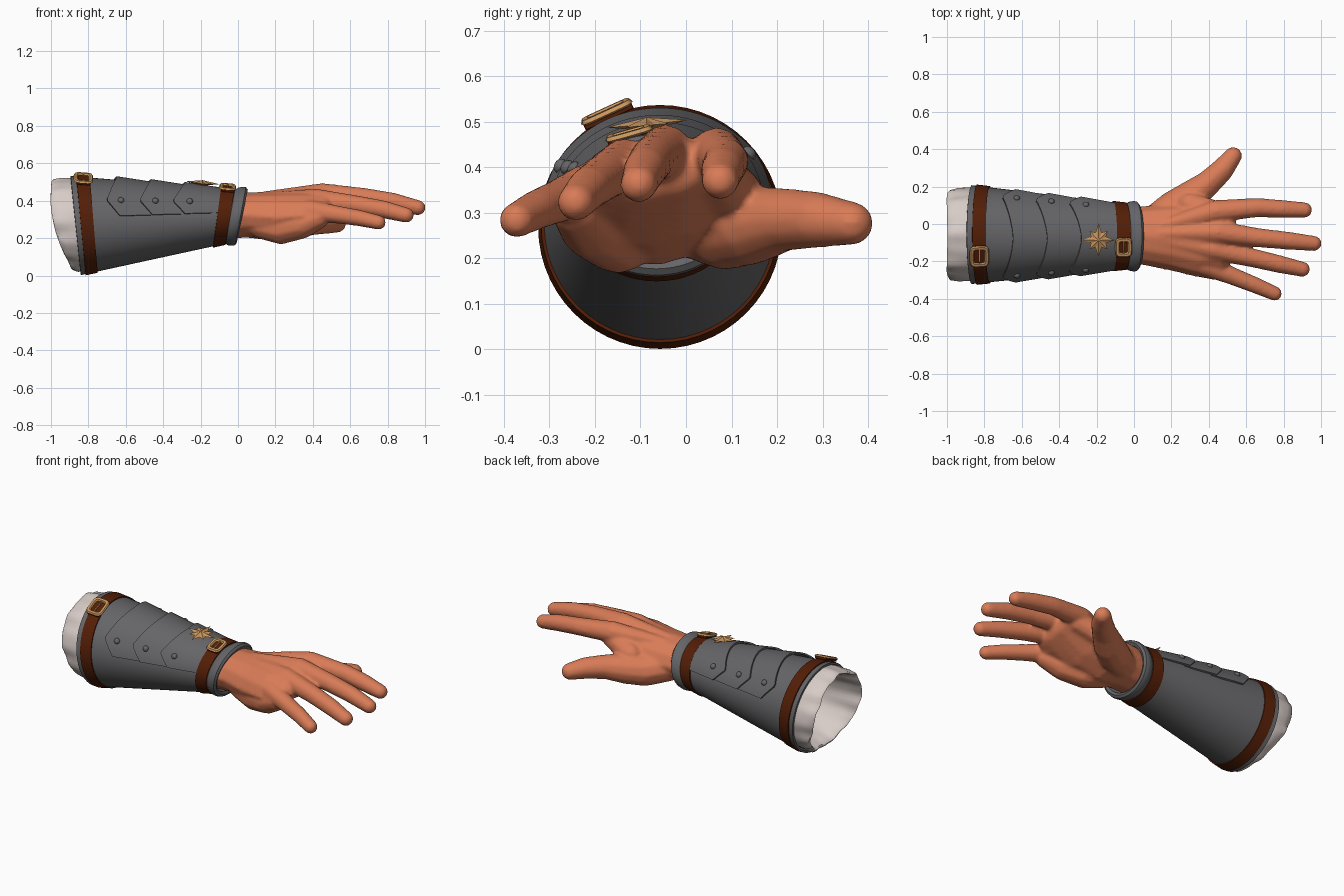
import bpy, bmesh
from math import sin, cos, pi, radians
from mathutils import Vector, Matrix

if "Cube" in bpy.data.objects:
    bpy.data.objects.remove(bpy.data.objects["Cube"])


def material(name, rgb):
    m = bpy.data.materials.new(name)
    m.use_nodes = True
    m.diffuse_color = (*rgb, 1)
    bsdf = m.node_tree.nodes["Principled BSDF"]
    bsdf.inputs["Base Color"].default_value = (*rgb, 1)
    bsdf.inputs["Roughness"].default_value = 0.8
    return m


SKIN = material("skin", (0.69, 0.2, 0.095))
GREY = material("grey armour", (0.13, 0.13, 0.137))
BROWN = material("brown leather", (0.088, 0.013, 0.002))
CLOTH = material("pale cloth", (0.68, 0.6, 0.57))
GOLD = material("brass", (0.58, 0.3, 0.11))


def finish(ob, mat, angle=40):
    """Assign the colour, apply modifiers and smooth the shading."""
    ob.data.materials.append(mat)
    bpy.ops.object.select_all(action='DESELECT')
    ob.select_set(True)
    bpy.context.view_layer.objects.active = ob
    for mod in list(ob.modifiers):
        bpy.ops.object.modifier_apply(modifier=mod.name)
    bpy.ops.object.shade_smooth_by_angle(angle=radians(angle))
    return ob


def from_bmesh(name, bm):
    me = bpy.data.meshes.new(name)
    bm.to_mesh(me)
    bm.free()
    ob = bpy.data.objects.new(name, me)
    bpy.context.collection.objects.link(ob)
    return ob


def surf(u, a, off=0.0):
    """Point on the tapered forearm tube; a is the angle from the top."""
    t = (u + 0.84) / 0.79
    hy = 0.255 - 0.087 * t + off
    hz = 0.255 - 0.116 * t + off
    cy = -0.057 - 0.008 * t
    cz = 0.269 + 0.045 * t
    x = u + (0.05 * t - 0.025) * cos(a)
    return Vector((x, cy + hy * sin(a), cz + hz * cos(a)))


def frame(u, a, off):
    """Placement matrix whose local z points out of the tube."""
    e = 0.01
    tx = (surf(u + e, a, off) - surf(u - e, a, off)).normalized()
    ty = surf(u, a + e, off) - surf(u, a - e, off)
    n = ty.cross(tx).normalized()
    n = n if n.z > 0 else -n
    m = Matrix((tx, n.cross(tx), n)).transposed().to_4x4()
    m.translation = surf(u, a, off)
    return m


def sheet(name, fn, rows, cols, mat, thick=0.0, closed=True):
    """Grid of points fn(row, col), optionally thickened."""
    bm = bmesh.new()
    grid = [[bm.verts.new(fn(r, c)) for c in range(cols)] for r in range(rows)]
    for r in range(rows - 1):
        for c in range(cols if closed else cols - 1):
            d = (c + 1) % cols
            bm.faces.new((grid[r][c], grid[r + 1][c], grid[r + 1][d], grid[r][d]))
    ob = from_bmesh(name, bm)
    if thick:
        mod = ob.modifiers.new("thickness", 'SOLIDIFY')
        mod.thickness = thick
        mod.offset = 0
    return finish(ob, mat)


def band(name, profile, mat, thick, n=56):
    """Full ring swept from (u, offset) pairs."""
    return sheet(name, lambda r, c: surf(profile[r][0], 2 * pi * c / n, profile[r][1]),
                 len(profile), n, mat, thick)


# Bracer body, wrist rim and straps
band("bracer", [(-0.868, 0), (-0.6, 0), (-0.3, 0), (0.0, 0)], GREY, 0.012)
band("wrist_rim", [(-0.04, 0.004), (-0.025, 0.016), (0.0, 0.023), (0.012, 0.022),
                   (0.02, 0.012), (0.014, -0.002), (-0.02, -0.015), (-0.05, -0.05)], GREY, 0.006)
STRAPS = {"elbow": (-0.84, -0.772), "wrist": (-0.112, -0.043)}
for place, (u0, u1) in STRAPS.items():
    band(place + "_strap", [(u0, 0.008), (u1, 0.008)], BROWN, 0.01)

# Overlapping back plates, each pointed at its two sides
SIDE, TIP, TURN = radians(77), radians(56), radians(-4)
COLS, ROWS = 41, 6


def plate_edge(u0, a):
    a = abs(a)
    if a < TIP:
        return u0 - 0.06 * (a / TIP) ** 1.6
    return u0 - 0.06 + 0.065 * (a - TIP) / (SIDE - TIP)


for i in range(3):
    start = -0.635 + 0.172 * i
    end = -0.08 if i == 2 else start + 0.2

    def plate(r, c):
        a = SIDE * (2 * c / (COLS - 1) - 1)
        s = r / (ROWS - 1)
        left = plate_edge(start, a)
        right = end if i == 2 else plate_edge(end, a)
        return surf(left + (right - left) * s, a + TURN, 0.02 - 0.015 * s)
    sheet(f"back_plate_{i + 1}", plate, ROWS, COLS, GREY, 0.01, closed=False)

    # Domed rivets on both sides
    for side, label in ((-1, "front"), (1, "rear")):
        bm = bmesh.new()
        m = frame(-0.62 + 0.178 * i, side * radians(56) + TURN, 0.02)
        bmesh.ops.create_uvsphere(bm, u_segments=14, v_segments=8, radius=0.017,
                                  matrix=m @ Matrix.Diagonal((1, 1, 0.8, 1)))
        finish(from_bmesh(f"{label}_rivet_{i + 1}", bm), GREY)

# Cloth sleeve: outer folds, turned edge and a hollow lining
LINING = [(0.0, -0.012), (0.35, -0.008), (0.7, -0.011), (0.95, -0.018), (1.0, -0.026),
          (0.9, -0.034), (0.4, -0.042), (-0.6, -0.06), (-1.6, -0.09), (-1.65, -0.19)]
N = 72


def sleeve(r, c):
    s, off = LINING[r]
    a = 2 * pi * c / N
    fold = 0.005 * sin(9 * a + 2 * s) + 0.003 * sin(16 * a + 1)
    p = surf(-0.855, a, off + fold * max(0, min(1, s * 2)))
    rim = -0.942 - 0.055 * cos(a) - 0.042 * sin(a) ** 2 + 0.15 * fold
    p.x = -0.835 + (rim + 0.835) * s
    return p


sheet("cloth_sleeve", sleeve, len(LINING), N, CLOTH)


# Brass buckles: broad rounded frames with a prong over the strap end
def rounded(v):
    return abs(v) ** 0.4 * (1 if v > 0 else -1)


def block(name, m, size, z, mat):
    bm = bmesh.new()
    bmesh.ops.create_cube(bm, size=1, matrix=m @ Matrix.Translation((0, 0, z))
                          @ Matrix.Diagonal((*size, 1)))
    bmesh.ops.bevel(bm, geom=bm.edges[:], offset=0.002, segments=1, affect='EDGES')
    finish(from_bmesh(name, bm), mat)


for place, angle, w, h in (("elbow", -25, 0.049, 0.058), ("wrist", -18, 0.042, 0.05)):
    m = frame(sum(STRAPS[place]) / 2, radians(angle), 0.022)

    def rim_point(r, c):
        t = 2 * pi * (c + 0.5) / 32
        inset, z = ((0, 0.001), (0.004, 0.008), (0.013, 0.008), (0.017, 0.001))[r]
        return m @ Vector(((w - inset) * rounded(cos(t)), (h - inset) * rounded(sin(t)), z))
    sheet(place + "_buckle", rim_point, 4, 32, GOLD, 0.008)
    block(place + "_buckle_prong", m, (0.007, h * 1.7, 0.008), 0.006, GOLD)
    block(place + "_strap_end", m, (w * 1.5, h * 2.0, 0.014), -0.004, BROWN)

# Eight-pointed star badge with a raised centre
bm = bmesh.new()
m = frame(-0.205, radians(-6), 0.026)
ring = []
for k in range(16):
    rad = 0.043 if k % 2 else (0.09 if k % 4 == 0 else 0.068)
    ring.append(bm.verts.new(m @ Vector((rad * cos(k * pi / 8), rad * sin(k * pi / 8), 0.004))))
peak = bm.verts.new(m @ Vector((0, 0, 0.018)))
base = bm.verts.new(m @ Vector((0, 0, -0.012)))
for k in range(16):
    bm.faces.new((ring[k], ring[(k + 1) % 16], peak))
    bm.faces.new((ring[(k + 1) % 16], ring[k], base))
finish(from_bmesh("star_badge", bm), GOLD, 10)

# Hand: chains of overlapping blobs fused into one skin
hand = bmesh.new()


def chain(points, step=0.012):
    """Points are x, y, z, then one radius, or three radii and a roll."""
    full = [p if len(p) > 4 else (*p[:3], p[3], p[3], p[3], 0) for p in points]
    for p, q in zip(full, full[1:]):
        n = max(2, int((Vector(q[:3]) - Vector(p[:3])).length / step))
        for k in range(n + 1):
            v = [a + (b - a) * k / n for a, b in zip(p, q)]
            bmesh.ops.create_icosphere(
                hand, subdivisions=2, radius=1, matrix=Matrix.Translation(v[:3])
                @ Matrix.Rotation(v[6], 4, 'X') @ Matrix.Diagonal((*v[3:6], 1)))


# Wrist and palm
chain([(-0.06, -0.065, 0.315, 0.04, 0.148, 0.12, 0), (0.05, -0.062, 0.323, 0.04, 0.16, 0.123, 0),
       (0.2, -0.07, 0.318, 0.04, 0.183, 0.135, 0.05), (0.34, -0.085, 0.343, 0.05, 0.203, 0.118, 0.13),
       (0.46, -0.078, 0.377, 0.05, 0.195, 0.085, 0.18), (0.51, -0.06, 0.385, 0.04, 0.158, 0.063, 0.2)])
# Heel of the palm
chain([(0.12, -0.13, 0.275, 0.08), (0.23, -0.15, 0.257, 0.092), (0.34, -0.2, 0.277, 0.083),
       (0.43, -0.238, 0.31, 0.062)])
# Thumb, thumb web, index, middle, ring and little finger
chain([(0.12, 0.02, 0.285, 0.088), (0.21, 0.085, 0.266, 0.093), (0.3, 0.143, 0.272, 0.088),
       (0.39, 0.212, 0.285, 0.071), (0.47, 0.287, 0.285, 0.063), (0.53, 0.364, 0.277, 0.049)])
chain([(0.3, 0.1, 0.34, 0.07), (0.46, 0.06, 0.393, 0.06)])
chain([(0.15, -0.01, 0.407, 0.035), (0.44, 0.068, 0.427, 0.062), (0.66, 0.088, 0.412, 0.052),
       (0.8, 0.08, 0.393, 0.049), (0.912, 0.075, 0.37, 0.042)])
chain([(0.15, -0.05, 0.418, 0.035), (0.45, -0.045, 0.433, 0.062), (0.68, -0.075, 0.417, 0.052),
       (0.83, -0.09, 0.395, 0.049), (0.962, -0.104, 0.363, 0.042)])
chain([(0.15, -0.09, 0.41, 0.035), (0.42, -0.135, 0.405, 0.06), (0.63, -0.18, 0.378, 0.052),
       (0.78, -0.215, 0.353, 0.049), (0.9, -0.242, 0.323, 0.042)])
chain([(0.15, -0.13, 0.386, 0.035), (0.38, -0.22, 0.348, 0.06), (0.53, -0.28, 0.326, 0.049),
       (0.65, -0.328, 0.307, 0.045), (0.752, -0.372, 0.284, 0.04)])
ob = from_bmesh("hand", hand)
mod = ob.modifiers.new("fuse", 'REMESH')
mod.mode = 'VOXEL'
mod.voxel_size = 0.009
mod = ob.modifiers.new("soften", 'SMOOTH')
mod.factor = 0.5
mod.iterations = 7
finish(ob, SKIN, 80)
